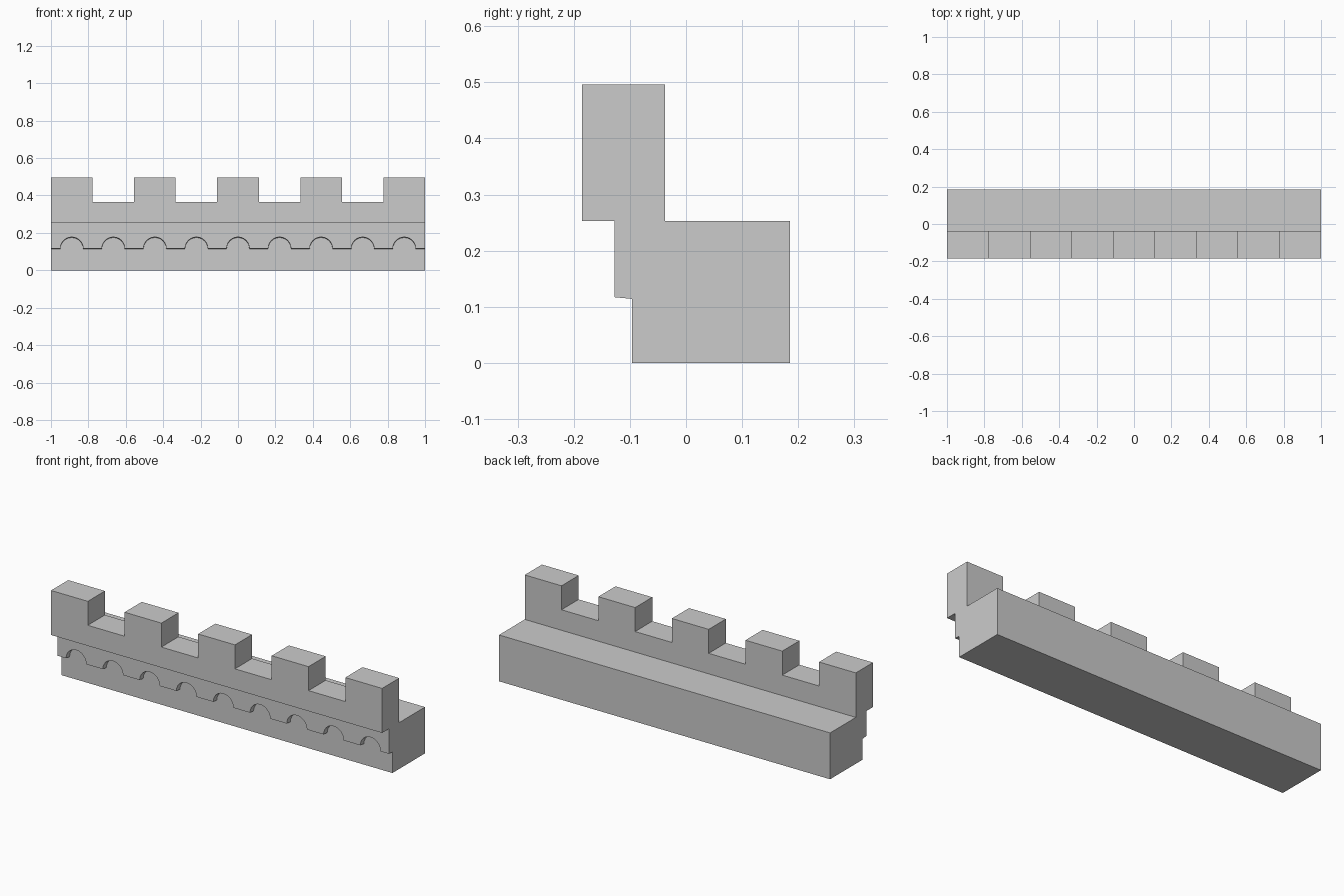
import bpy
import math

if "Cube" in bpy.data.objects:
    bpy.data.objects.remove(bpy.data.objects["Cube"])

BAY = 2 / 9  # nine equal bays along the wall


def extrude_xz(name, profile, y_front, y_back, back_shift=None):
    """Extrude an x-z outline (counter-clockwise seen from the front) along y."""
    n = len(profile)
    verts = [(x, y_front, z) for x, z in profile]
    verts += [(x, y_back, z + (back_shift(z) if back_shift else 0)) for x, z in profile]
    faces = [tuple(range(n)), tuple(range(2 * n - 1, n - 1, -1))]
    faces += [(i, i + n, (i + 1) % n + n, (i + 1) % n) for i in range(n)]
    mesh = bpy.data.meshes.new(name)
    mesh.from_pydata(verts, [], faces)
    obj = bpy.data.objects.new(name, mesh)
    bpy.context.collection.objects.link(obj)
    return obj


# Main wall block
extrude_xz("wall_block", [(-1, 0), (1, 0), (1, 0.253), (-1, 0.253)], -0.096, 0.185)

# Frieze with nine arches cut in its lower edge
spring, radius, steps = 0.117, 0.061, 12
outline = [(-1, spring)]
for i in range(9):
    cx = -1 + BAY * (i + 0.5)
    for k in range(steps + 1):
        a = math.pi * (1 - k / steps)
        outline.append((cx + radius * math.cos(a), spring + radius * math.sin(a)))
outline += [(1, spring), (1, 0.253), (-1, 0.253)]
extrude_xz("arched_frieze", outline, -0.127, -0.096,
           lambda z: -0.003 if z < 0.25 else 0)

# Overhanging parapet with five merlons
outline = [(-1, 0.253), (1, 0.253)]
for i in reversed(range(9)):
    z = 0.496 if i % 2 == 0 else 0.365
    outline += [(-1 + BAY * (i + 1), z), (-1 + BAY * i, z)]
extrude_xz("crenellated_parapet", outline, -0.185, -0.037)
